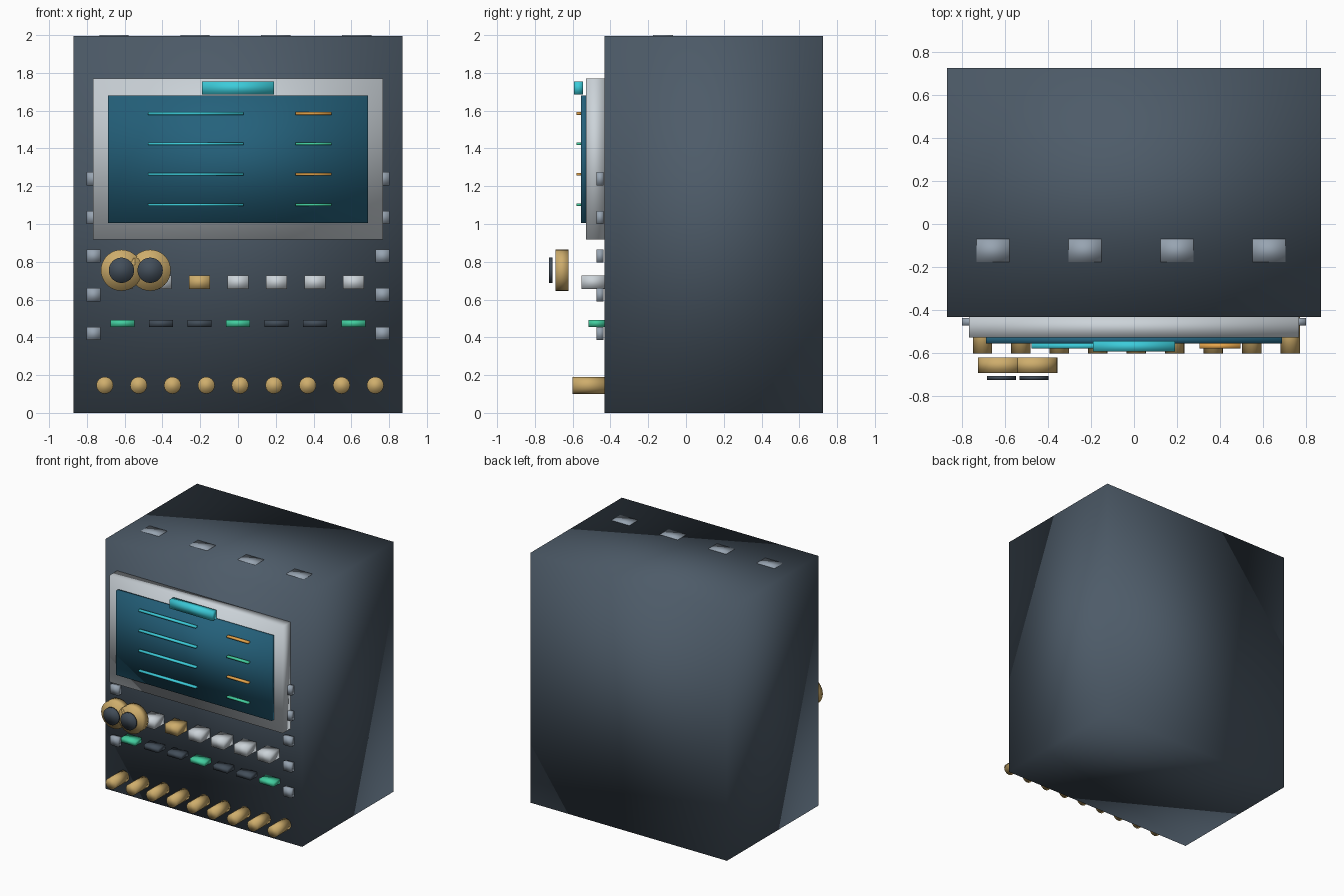
import bpy, bmesh, math
from mathutils import Matrix, Vector

cube = bpy.data.objects.get("Cube")
if cube:
    bpy.data.objects.remove(cube, do_unlink=True)


def material(name, r, g, b):
    m = bpy.data.materials.new(name)
    m.diffuse_color = (r, g, b, 1)
    m.use_nodes = True
    m.node_tree.nodes["Principled BSDF"].inputs["Base Color"].default_value = (r, g, b, 1)
    return m


SLATE = material("slate", 0.075, 0.105, 0.14)
SILVER = material("silver", 0.6, 0.65, 0.69)
SCREEN = material("deep teal", 0.018, 0.12, 0.2)
CYAN = material("cyan", 0.045, 0.6, 0.7)
GOLD = material("gold", 0.62, 0.42, 0.15)
GREEN = material("green", 0.055, 0.62, 0.35)
ORANGE = material("orange", 0.8, 0.38, 0.07)
DARK = material("dark slate", 0.055, 0.075, 0.1)
STEEL = material("steel", 0.31, 0.37, 0.44)


def finish(name, bm, mat):
    # The whole surface is soft shaded, including the box edges
    for f in bm.faces:
        f.smooth = True
    mesh = bpy.data.meshes.new(name)
    bm.to_mesh(mesh)
    bm.free()
    mesh.materials.append(mat)
    ob = bpy.data.objects.new(name, mesh)
    bpy.context.collection.objects.link(ob)
    return ob


def box(name, mat, x, y, z):
    """Box from (min, max) pairs."""
    bm = bmesh.new()
    bmesh.ops.create_cube(bm, size=1)
    for v in bm.verts:
        v.co = Vector(((a + b) / 2 + c * (b - a) for (a, b), c in zip((x, y, z), v.co)))
    return finish(name, bm, mat)


def disc(name, mat, x, z, radius, y, sides):
    """Cylinder lying along y."""
    bm = bmesh.new()
    place = Matrix.Translation((x, sum(y) / 2, z)) @ Matrix.Rotation(math.pi / 2, 4, 'X')
    bmesh.ops.create_cone(bm, cap_ends=True, segments=sides, radius1=radius,
                          radius2=radius, depth=y[1] - y[0], matrix=place)
    return finish(name, bm, mat)


def around(c, width):
    return (c - width / 2, c + width / 2)


FRONT = -0.432

# Cabinet
box("cabinet", SLATE, (-0.87, 0.87), (FRONT, 0.725), (0, 1.996))

# Display
box("display_bezel", SILVER, (-0.767, 0.767), (-0.529, FRONT), (0.917, 1.77))
box("display_screen", SCREEN, (-0.688, 0.688), (-0.557, -0.525), (1.005, 1.68))
box("display_tab", CYAN, (-0.19, 0.19), (-0.594, -0.545), (1.685, 1.755))
for i in range(4):
    z = around(1.585 - 0.161 * i, 0.014)
    box(f"text_bar_{i}", CYAN, (-0.476, 0.03), (-0.58, -0.555), z)
    box(f"status_bar_{i}", GREEN if i % 2 else ORANGE, (0.305, 0.495), (-0.58, -0.555), z)

# Two rows of controls
for i in range(7):
    x = 0.204 * (i - 3)
    box(f"button_{i}", GOLD if i == 2 else SILVER,
        around(x, 0.112), (-0.553, FRONT), (0.656, 0.728))
    box(f"indicator_{i}", DARK if i % 3 else GREEN,
        around(x, 0.126), (-0.516, FRONT), (0.456, 0.492))

# Pair of floating dials with dark caps
for i, x in enumerate((-0.617, -0.465)):
    disc(f"dial_{i}", GOLD, x, 0.755, 0.109, (-0.692, -0.622), 32)
    disc(f"dial_cap_{i}", DARK, x, 0.755, 0.067, (-0.725, -0.706), 32)

# Row of pegs along the bottom
for i in range(9):
    disc(f"peg_{i}", GOLD, 0.011 + 0.179 * (i - 4), 0.146, 0.045, (-0.602, FRONT), 16)

# Studs down both edges
for side, label in ((-1, "right"), (1, "left")):
    for i in range(5):
        box(f"{label}_stud_{i}", STEEL, around(side * 0.765, 0.072),
            (-0.473, -0.438), around(0.42 + 0.205 * i, 0.07))

# Plates on the roof
for i in range(4):
    box(f"roof_plate_{i}", STEEL, around(-0.656 + 0.428 * i, 0.155),
        (-0.176, -0.07), (1.991, 2.0))
